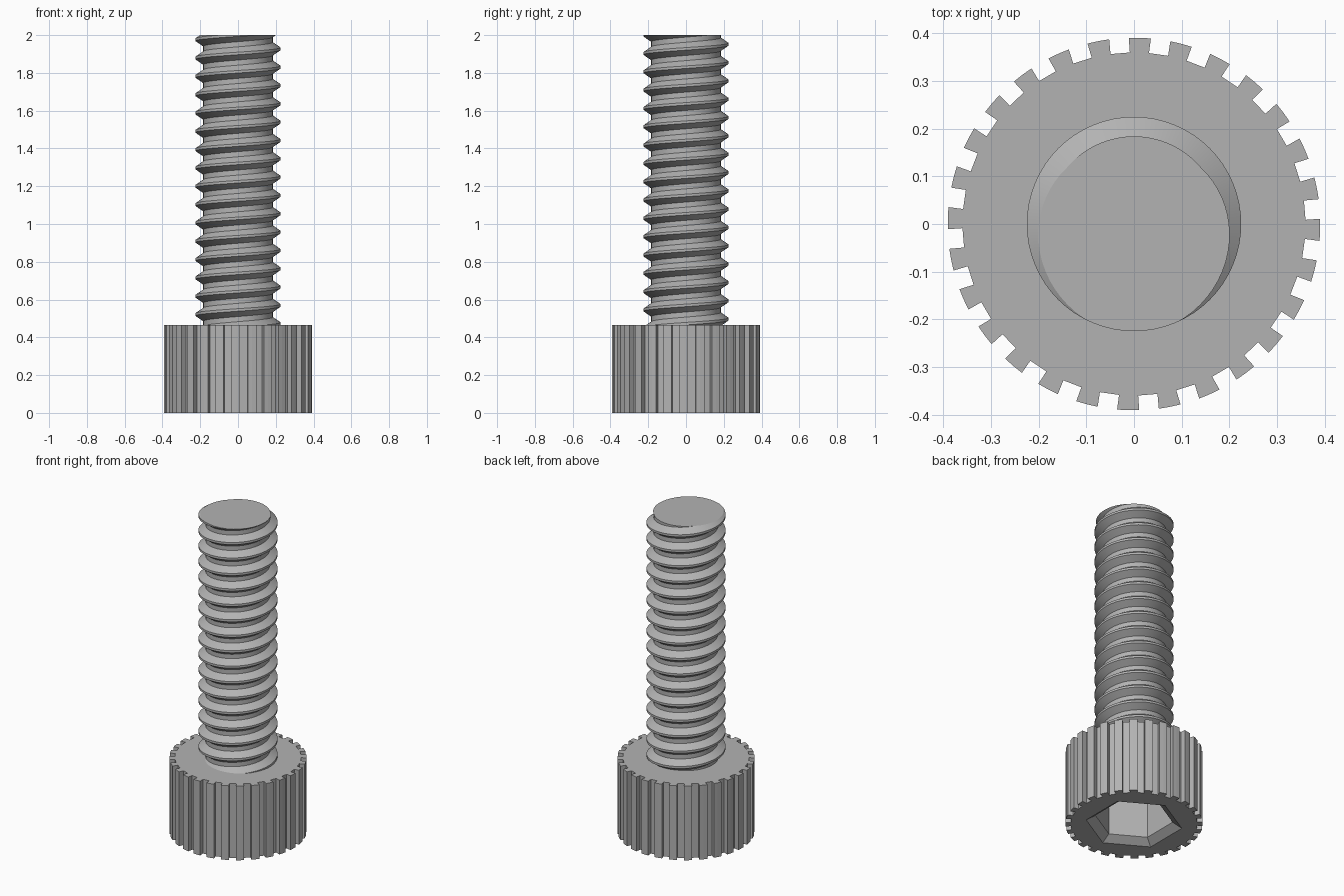
import bpy, bmesh
from math import sin, cos, pi, radians

if "Cube" in bpy.data.objects:
    bpy.data.objects.remove(bpy.data.objects["Cube"])

HEAD_H, TOP = 0.466, 2.0
TEETH, R_TIP, R_GAP = 28, 0.391, 0.36
PITCH, R_CREST, R_ROOT, SEGS = 0.097, 0.225, 0.184, 64

steel = bpy.data.materials.new("grey_steel")
steel.use_nodes = True
grey = (0.45, 0.45, 0.45, 1)
steel.diffuse_color = grey
steel.node_tree.nodes["Principled BSDF"].inputs["Base Color"].default_value = grey


def make_object(name, bm, smooth=None):
    bmesh.ops.recalc_face_normals(bm, faces=bm.faces)
    mesh = bpy.data.meshes.new(name)
    bm.to_mesh(mesh)
    bm.free()
    mesh.materials.append(steel)
    ob = bpy.data.objects.new(name, mesh)
    bpy.context.collection.objects.link(ob)
    if smooth:
        bpy.ops.object.select_all(action="DESELECT")
        ob.select_set(True)
        bpy.context.view_layer.objects.active = ob
        bpy.ops.object.shade_smooth_by_angle(angle=radians(smooth))
    return ob


def ring(bm, points, z):
    return [bm.verts.new((r * cos(a), r * sin(a), z)) for r, a in points]


def bridge(bm, lower, upper):
    for i in range(len(lower)):
        j = (i + 1) % len(lower)
        bm.faces.new((lower[i], lower[j], upper[j], upper[i]))


def loop_edges(bm, loop):
    pairs = zip(loop, loop[1:] + loop[:1])
    return [bm.edges.get(p) or bm.edges.new(p) for p in pairs]


# Knurled head with a chamfered hexagonal socket underneath
outline = []
for k in range(TEETH):
    mid = radians(-1.8) + k * 2 * pi / TEETH
    for r, offset in ((R_GAP, -3.2), (R_TIP, -3.4), (R_TIP, 0), (R_TIP, 3.4), (R_GAP, 3.2)):
        outline.append((r, mid + radians(offset)))


def hexagon(r):
    return [(r, pi / 6 + k * pi / 3) for k in range(6)]


bm = bmesh.new()
bottom, top = ring(bm, outline, 0), ring(bm, outline, HEAD_H)
bridge(bm, bottom, top)
bm.faces.new(top)
mouth = ring(bm, hexagon(0.276), 0)
neck = ring(bm, hexagon(0.223), 0.035)
floor = ring(bm, hexagon(0.223), 0.27)
bridge(bm, mouth, neck)
bridge(bm, neck, floor)
bm.faces.new(floor)
bmesh.ops.triangle_fill(bm, use_beauty=True,
                        edges=loop_edges(bm, bottom) + loop_edges(bm, mouth))
make_object("knurled_head", bm)

# Threaded shank: a tooth profile swept along a right-handed helix
profile = ((R_ROOT, -0.36), (R_CREST, -0.07), (R_CREST, 0.07), (R_ROOT, 0.36))
turns = 20
bm = bmesh.new()
rows = []
for i in range(turns * SEGS):
    turn = i / SEGS
    a = -pi / 2 + turn * 2 * pi
    z = TOP + (turn - turns + 2) * PITCH
    rows.append([bm.verts.new((r * cos(a), r * sin(a), z + t * PITCH)) for r, t in profile])
for i in range(len(rows) - 1):
    here, there = rows[i], rows[i + 1]
    for k in range(3):
        bm.faces.new((here[k], there[k], there[k + 1], here[k + 1]))
    if i + SEGS + 1 < len(rows):
        above, beyond = rows[i + SEGS], rows[i + SEGS + 1]
        bm.faces.new((here[3], there[3], beyond[0], above[0]))

# Trim both ends flat and cap them
for z, normal in ((TOP, 1), (HEAD_H - 0.02, -1)):
    cut = bmesh.ops.bisect_plane(bm, geom=bm.verts[:] + bm.edges[:] + bm.faces[:],
                                 plane_co=(0, 0, z), plane_no=(0, 0, normal),
                                 clear_outer=True)
    edges = [e for e in cut["geom_cut"] if isinstance(e, bmesh.types.BMEdge)]
    bmesh.ops.contextual_create(bm, geom=edges)
make_object("threaded_shank", bm, 20)
